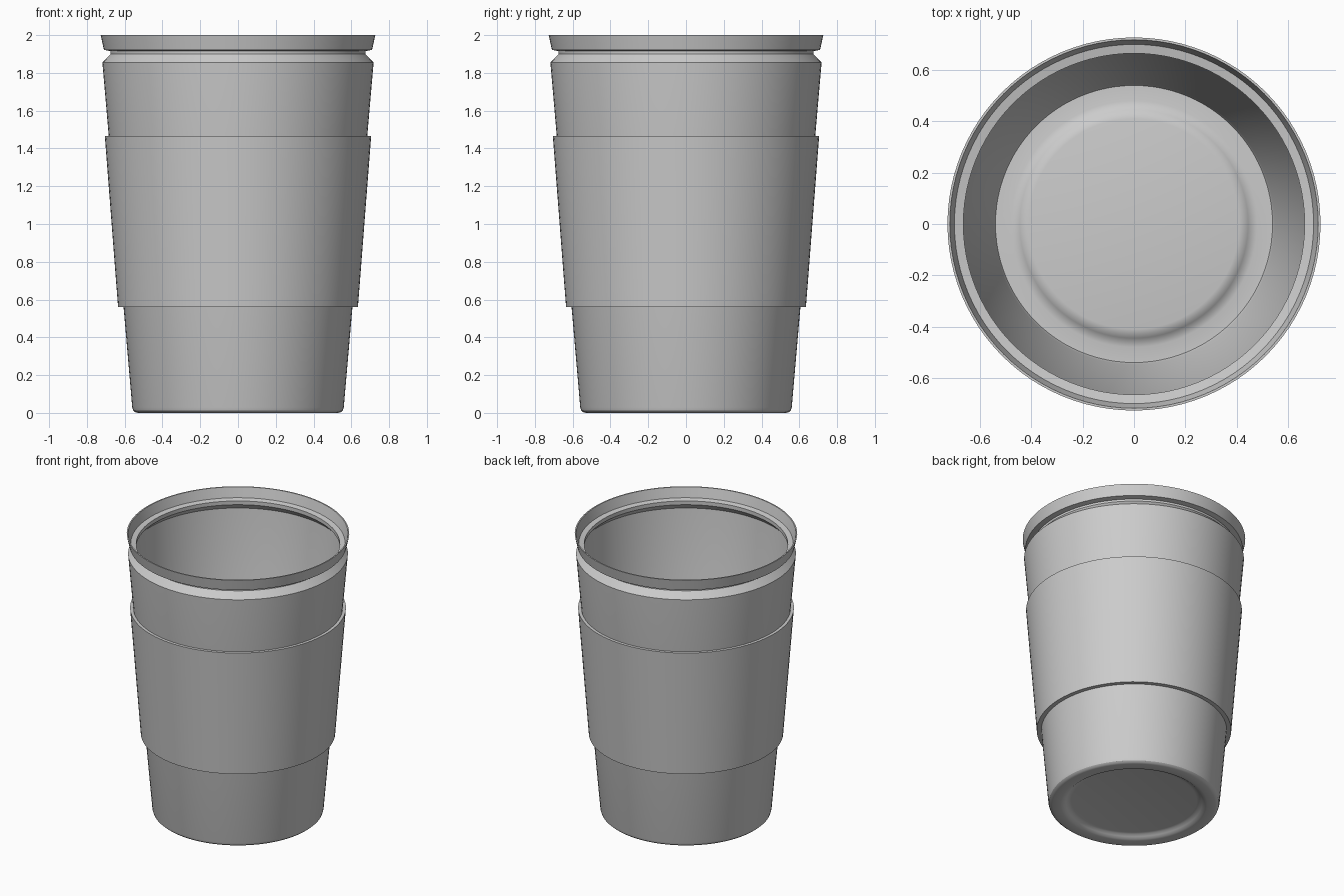
import bpy, bmesh, math

if "Cube" in bpy.data.objects:
    bpy.data.objects.remove(bpy.data.objects["Cube"], do_unlink=True)

SEGMENTS = 96

grey = bpy.data.materials.new("plain_grey")
grey.use_nodes = True
colour = (0.6, 0.6, 0.6, 1)
grey.diffuse_color = colour
grey.node_tree.nodes["Principled BSDF"].inputs["Base Color"].default_value = colour


def lathe(name, profile, closed=False):
    """Spin a (radius, height) profile round the z axis."""
    bm = bmesh.new()
    verts = [bm.verts.new((r, 0, z)) for r, z in profile]
    pairs = list(zip(verts, verts[1:]))
    if closed:
        pairs.append((verts[-1], verts[0]))
    edges = [bm.edges.new(p) for p in pairs]
    bmesh.ops.spin(bm, geom=verts + edges, cent=(0, 0, 0), axis=(0, 0, 1),
                   angle=math.tau, steps=SEGMENTS, use_duplicate=False)
    bmesh.ops.remove_doubles(bm, verts=bm.verts, dist=0.0001)
    bmesh.ops.recalc_face_normals(bm, faces=bm.faces)
    mesh = bpy.data.meshes.new(name)
    bm.to_mesh(mesh)
    bm.free()
    mesh.materials.append(grey)
    obj = bpy.data.objects.new(name, mesh)
    bpy.context.collection.objects.link(obj)
    bpy.ops.object.select_all(action="DESELECT")
    obj.select_set(True)
    bpy.context.view_layer.objects.active = obj
    bpy.ops.object.shade_smooth_by_angle(angle=math.radians(30))
    return obj


# Cup: raised base centre, rounded foot, tapered wall, groove and flared rim
outside = [(0, 0.03), (0.41, 0.03), (0.43, 0.026), (0.445, 0.015),
           (0.46, 0.004), (0.48, 0), (0.53, 0), (0.545, 0.004),
           (0.555, 0.013), (0.56, 0.03), (0.718, 1.855), (0.675, 1.9),
           (0.675, 1.915), (0.71, 1.922), (0.727, 2)]
inside = [(0.718, 2), (0.7, 1.93), (0.665, 1.923), (0.665, 1.896),
          (0.706, 1.853), (0.548, 0.03), (0.54, 0.012), (0.48, 0.012),
          (0.46, 0.016), (0.445, 0.027), (0.43, 0.038), (0.41, 0.042), (0, 0.042)]
lathe("cup", outside + inside)

# Sleeve: tapered band wrapped round the wall
lathe("sleeve", [(0.604, 0.56), (0.635, 0.56), (0.705, 1.465), (0.682, 1.465)], closed=True)
